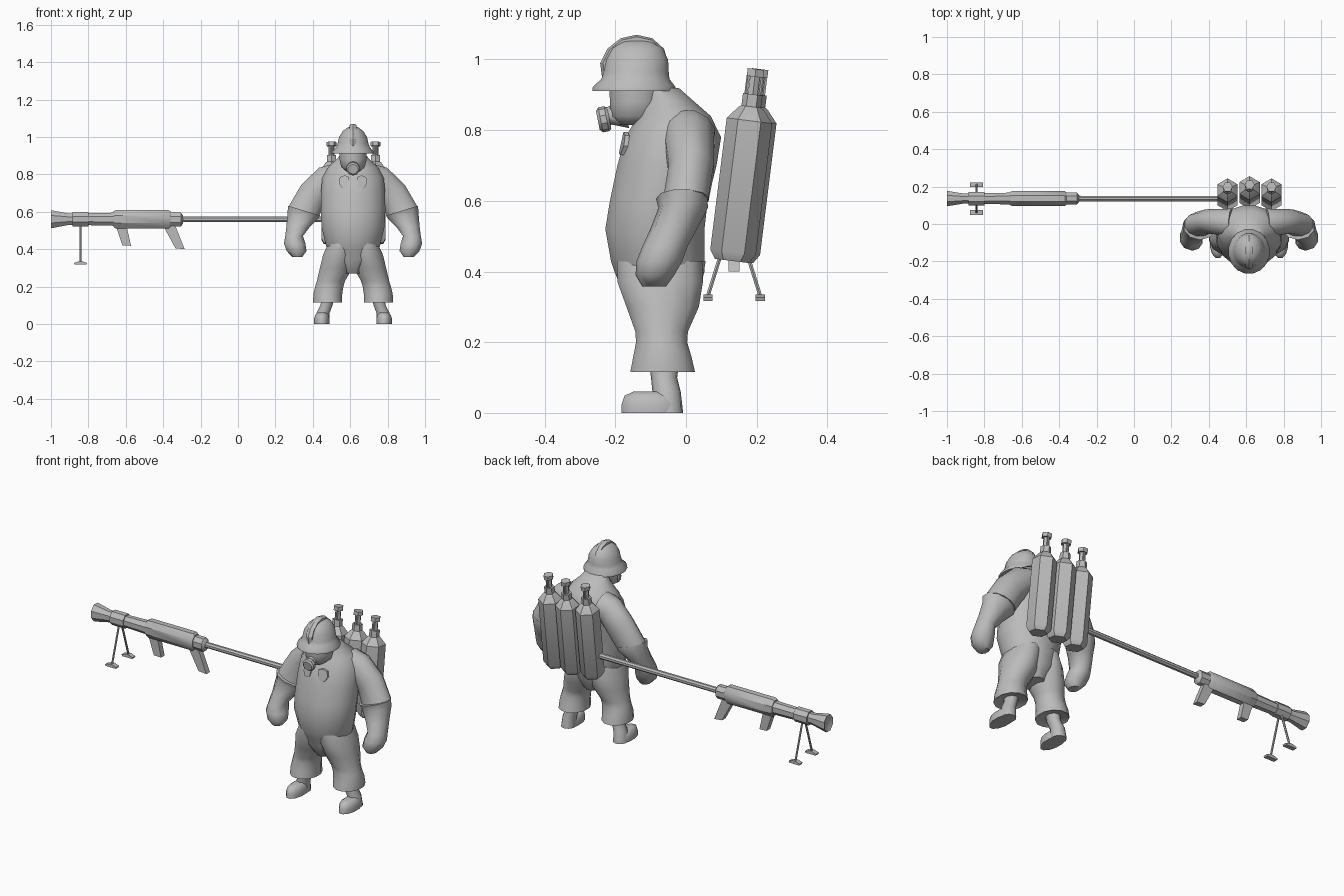
import bpy, bmesh, math
from mathutils import Vector

CX = 0.615  # centre line of the figure
grey = bpy.data.materials.new("plain grey")
grey.diffuse_color = (0.5, 0.5, 0.5, 1)


def finish(name, bm, angle=40):
    bmesh.ops.recalc_face_normals(bm, faces=bm.faces)
    me = bpy.data.meshes.new(name)
    bm.to_mesh(me)
    bm.free()
    me.materials.append(grey)
    ob = bpy.data.objects.new(name, me)
    bpy.context.collection.objects.link(ob)
    bpy.ops.object.select_all(action='DESELECT')
    ob.select_set(True)
    bpy.context.view_layer.objects.active = ob
    bpy.ops.object.shade_smooth_by_angle(angle=math.radians(angle))
    return ob


def skin(name, rings, angle=40):
    """Join rings of points into a closed skin."""
    bm = bmesh.new()
    vs = [[bm.verts.new(p) for p in r] for r in rings]
    n = len(vs[0])
    for a, b in zip(vs, vs[1:]):
        for i in range(n):
            bm.faces.new((a[i], a[(i + 1) % n], b[(i + 1) % n], b[i]))
    bm.faces.new(vs[0])
    bm.faces.new(vs[-1])
    return finish(name, bm, angle)


def loft(name, rings, n=12, side=1, angle=50):
    """Rings are (x offset, y, z, rx, ry, roll in degrees)."""
    out = []
    for x, y, z, rx, ry, *roll in rings:
        t = math.radians(roll[0] if roll else 0)
        pts = []
        for i in range(n):
            a = 2 * math.pi * (i + 0.5) / n
            u = rx * math.cos(a)
            pts.append((CX + side * (x + u * math.cos(t)),
                        y + ry * math.sin(a), z + u * math.sin(t)))
        out.append(pts)
    return skin(name, out, angle)


def turned(name, p, d, prof, n=8, flat=1.0, phase=0.5, angle=35):
    """Turned part along d; profile is (distance, radius)."""
    p, d = Vector(p), Vector(d).normalized()
    u = Vector((0, 1, 0)) if abs(d.y) < 0.7 else Vector((1, 0, 0))
    u = (u - d * u.dot(d)).normalized()
    v = d.cross(u)
    out = []
    for s, r in prof:
        out.append([p + d * s + u * r * flat * math.cos(2 * math.pi * (i + phase) / n)
                    + v * r * math.sin(2 * math.pi * (i + phase) / n) for i in range(n)])
    return skin(name, out, angle)


def plate(name, poly, thick):
    """Flat outline in x,z given thickness along y; points are (x, y, z)."""
    return skin(name, [[(x, y - thick / 2, z) for x, y, z in poly],
                       [(x, y + thick / 2, z) for x, y, z in poly]], 30)


# body
loft("torso", [(0, -.075, .34, .11, .105), (0, -.075, .40, .142, .13),
               (0, -.08, .43, .15, .135), (0, -.088, .52, .172, .143),
               (0, -.077, .60, .176, .141), (0, -.054, .70, .175, .143),
               (0, -.036, .78, .168, .138), (0, -.033, .84, .135, .105),
               (0, -.05, .885, .085, .07), (0, -.07, .92, .06, .05)], 16)
loft("head", [(0, -.14, .815, .035, .055), (0, -.145, .84, .066, .072),
              (0, -.14, .88, .075, .078), (0, -.14, .94, .076, .08)], 12)

# helmet dome, brim and crest
loft("helmet", [(0, -.143, .915, .08, .085), (0, -.147, .911, .112, .12),
                (0, -.147, .923, .111, .119), (0, -.143, .945, .092, .098),
                (0, -.141, .965, .084, .094), (0, -.139, 1.0, .076, .09),
                (0, -.139, 1.032, .055, .074), (0, -.139, 1.05, .03, .048),
                (0, -.139, 1.056, .008, .015)], 16)
crest = [(-.237, .945), (-.243, .99), (-.223, 1.03), (-.185, 1.06), (-.14, 1.07),
         (-.095, 1.06), (-.062, 1.03), (-.05, .99), (-.056, .955)]
skin("helmet_crest", [[(CX + s * w, -.14 + (y + .14) * k, 1 + (z - 1) * k) for y, z in crest]
                      for s, w, k in ((-1, .019, .92), (0, 0, 1), (1, .019, .92))], 30)

# breathing mask
turned("mask_snout", (CX, -.17, .85), (0, -1, -.2), [(0, .045), (.045, .026), (.06, .026)], 10)
turned("mask_filter", (CX, -.217, .834), (0, -1, -.2),
       [(0, .03), (.008, .036), (.025, .036), (.033, .027)], 10)

for s, label in ((-1, "left"), (1, "right")):
    # collar flaps
    flap = [(.02, -.165, .785), (.045, -.163, .795), (.07, -.158, .785),
            (.076, -.162, .755), (.062, -.172, .73), (.03, -.176, .735)]
    plate(label + "_collar_flap", [(CX + s * x, y - .008, z) for x, y, z in flap], .012)
    # arm and gauntlet
    loft(label + "_sleeve", [(.09, .005, .785, .075, .08, 75), (.145, .01, .765, .082, .072, 62),
                             (.215, .015, .69, .085, .066, 42),
                             (.262, 0, .605, .088, .066, 17)], 12, s)
    loft(label + "_gauntlet", [(.262, -.012, .606, .094, .073, 17), (.268, -.008, .58, .088, .07, 12),
                               (.295, -.035, .52, .064, .066, 5), (.315, -.06, .47, .05, .064),
                               (.312, -.075, .43, .06, .065), (.302, -.088, .39, .056, .055),
                               (.298, -.09, .358, .028, .034)], 10, s)
    # trousers
    loft(label + "_trouser_leg", [(.06, -.075, .43, .075, .125), (.075, -.073, .37, .088, .125),
                                  (.09, -.066, .30, .09, .106), (.118, -.069, .23, .078, .077),
                                  (.127, -.069, .20, .078, .075), (.135, -.067, .16, .08, .085),
                                  (.136, -.066, .115, .08, .095), (.136, -.066, .125, .06, .07)], 12, s)
    # ankle and boot
    loft(label + "_ankle", [(.13, -.062, .16, .036, .045), (.142, -.062, .10, .034, .037),
                            (.16, -.055, .06, .037, .04), (.165, -.052, .0, .04, .044)], 10, s)
    loft(label + "_boot", [(.167, -.098, 0, .043, .088), (.167, -.098, .025, .044, .087),
                           (.166, -.1, .048, .037, .077), (.165, -.1, .06, .022, .052)], 12, s)
loft("trouser_seat", [(0, -.07, .43, .145, .13), (0, -.07, .34, .12, .115),
                      (0, -.065, .27, .05, .075)], 12)

# three hexagonal tanks leaning back with valves
lean = Vector((0, .125, 1)).normalized()
for i, (x, y) in enumerate(((.5, .13), (.618, .142), (.735, .13))):
    base = Vector((x, y, .43))
    tag = "tank_%d_" % (i + 1)
    turned(tag + "bottle", base, lean, [(0, .047), (.025, .063), (.40, .063), (.436, .034),
                                        (.44, .027), (.475, .027)], 6, 1.03, 0, 30)
    turned(tag + "valve_stem", base + lean * .46, lean, [(0, .016), (.07, .016)], 6)
    turned(tag + "valve_knob", base + lean * .525, lean, [(0, .027), (.022, .027)], 6)
    for k in (-1, 1):
        turned(tag + "valve_rod", base + lean * .46 + Vector((0, k * .019, 0)), lean,
               [(0, .005), (.07, .005)], 5)

# long gun lying sideways behind the figure
GY, GZ = .136, .56
turned("barrel", (-.32, GY, GZ), (1, 0, 0), [(0, .016), (.82, .016)], 8)
turned("gun_body", (-.665, GY, GZ), (1, 0, 0), [(0, .046), (.012, .053), (.295, .053), (.305, .045)], 8, .8)
turned("gun_collar", (-.365, GY, GZ - .002), (1, 0, 0), [(0, .04), (.06, .04), (.072, .022)], 8, .85)
turned("rear_tube", (-.82, GY, GZ), (1, 0, 0), [(0, .034), (.16, .038)], 8, .9)
turned("clamp_ring", (-.885, GY, GZ), (1, 0, 0), [(0, .041), (.085, .041)], 8, .95)
turned("flared_nozzle", (-1, GY, GZ), (1, 0, 0),
       [(.01, .03), (0, .05), (.012, .05), (.09, .034), (.12, .034)], 8, .85)
plate("front_grip", [(-.652, GY, .52), (-.595, GY, .52), (-.572, GY, .418), (-.618, GY, .42)], .032)
plate("rear_grip", [(-.40, GY, .525), (-.335, GY, .525), (-.285, GY, .40), (-.335, GY, .405)], .032)

# bipod
for s, label in ((-1, "front"), (1, "back")):
    a, b = Vector((-.842, GY + s * .012, .53)), Vector((-.842, GY + s * .076, .325))
    turned(label + "_bipod_leg", a, b - a, [(0, .006), ((b - a).length, .006)], 6)
    foot = [(-.877, .326), (-.85, .335), (-.834, .335), (-.807, .326), (-.81, .317), (-.874, .317)]
    plate(label + "_bipod_foot", [(x, GY + s * .074, z) for x, z in foot], .026)
